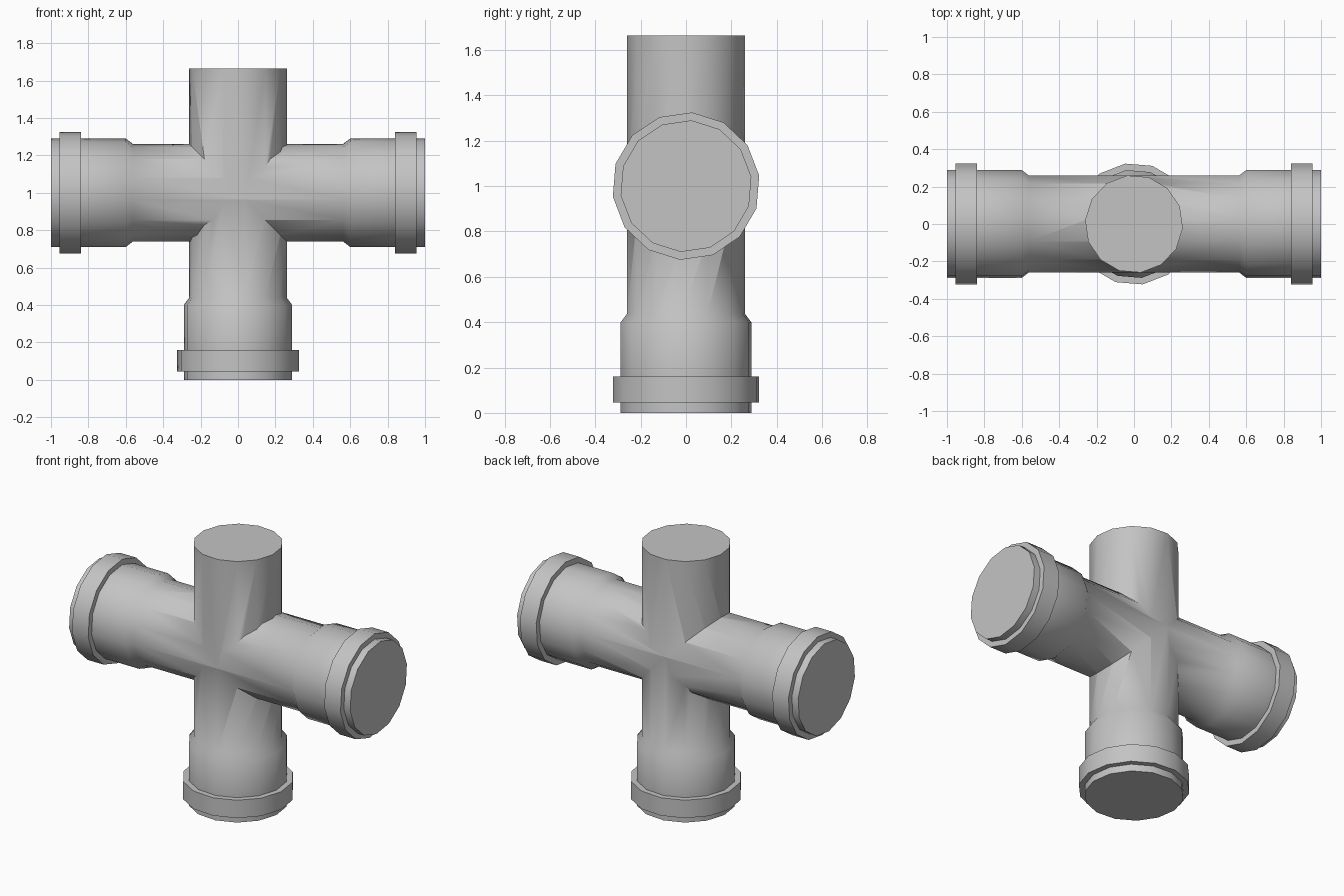
import bpy, bmesh, math
from mathutils import Matrix

SIDES = 14
PIPE, SOCKET, COLLAR = 0.262, 0.291, 0.326
CENTRE_Z = 1.0

cube = bpy.data.objects.get("Cube")
if cube:
    bpy.data.objects.remove(cube, do_unlink=True)

grey = bpy.data.materials.new("pipe grey")
grey.use_nodes = True
colour = (0.55, 0.55, 0.55, 1)
grey.diffuse_color = colour
grey.node_tree.nodes["Principled BSDF"].inputs["Base Color"].default_value = colour


def socket_profile():
    """Distance from the open end and radius, from the end inwards."""
    return [(0, SOCKET), (0.045, SOCKET), (0.045, COLLAR), (0.16, COLLAR),
            (0.16, SOCKET), (0.40, SOCKET), (0.438, PIPE)]


def lathe(name, profile, phase, matrix):
    """Closed solid turned around the local z axis."""
    bm = bmesh.new()
    rings = []
    for z, r in profile:
        angles = [phase + math.tau * i / SIDES for i in range(SIDES)]
        rings.append([bm.verts.new((r * math.cos(a), r * math.sin(a), z)) for a in angles])
    for low, high in zip(rings, rings[1:]):
        for i in range(SIDES):
            j = (i + 1) % SIDES
            bm.faces.new((low[i], low[j], high[j], high[i]))
    bm.faces.new(rings[0][::-1])
    bm.faces.new(rings[-1])
    bmesh.ops.recalc_face_normals(bm, faces=bm.faces)
    bm.transform(matrix)
    mesh = bpy.data.meshes.new(name)
    bm.to_mesh(mesh)
    bm.free()
    mesh.materials.append(grey)
    obj = bpy.data.objects.new(name, mesh)
    bpy.context.collection.objects.link(obj)
    return obj


# Upright pipe: socket at the foot, plain spigot at the top
upright = socket_profile() + [(1.665, PIPE)]
fitting = lathe("cross_pipe_fitting", upright, math.radians(-81.8), Matrix())

# Cross pipe: a socket at each end
half = socket_profile()
run = [(d - 1, r) for d, r in half] + [(1 - d, r) for d, r in reversed(half)]
turn = Matrix.Translation((0, 0, CENTRE_Z)) @ Matrix.Rotation(math.pi / 2, 4, 'Y')
cross = lathe("cross_run", run, math.radians(-4.7), turn)

# Weld both pipes into one body
union = fitting.modifiers.new("weld", 'BOOLEAN')
union.operation = 'UNION'
union.solver = 'EXACT'
union.object = cross
bpy.ops.object.select_all(action='DESELECT')
fitting.select_set(True)
bpy.context.view_layer.objects.active = fitting
bpy.ops.object.modifier_apply(modifier=union.name)
bpy.data.objects.remove(cross, do_unlink=True)

# Smooth barrels with crisp collars
bpy.ops.object.shade_smooth_by_angle(angle=math.radians(42))
